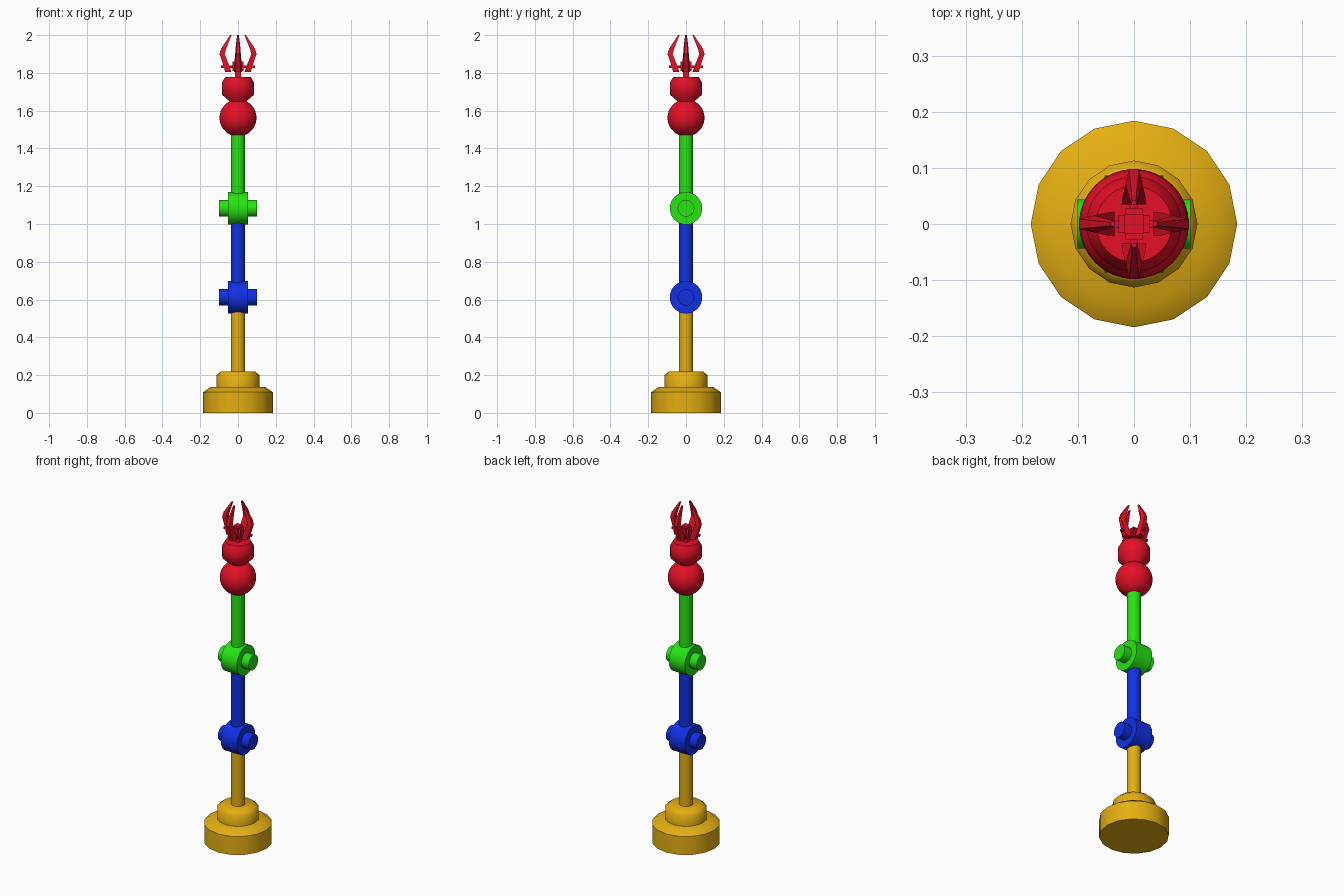
import bpy, bmesh, math
from mathutils import Matrix, Vector

if "Cube" in bpy.data.objects:
    bpy.data.objects.remove(bpy.data.objects["Cube"])


def material(name, rgb):
    m = bpy.data.materials.new(name)
    m.diffuse_color = (*rgb, 1)
    m.use_nodes = True
    m.node_tree.nodes["Principled BSDF"].inputs["Base Color"].default_value = m.diffuse_color
    return m


GOLD = material("gold", (0.78, 0.43, 0.006))
BLUE = material("blue", (0.005, 0.03, 0.78))
GREEN = material("green", (0.02, 0.78, 0.006))
RED = material("red", (0.78, 0.005, 0.02))


def finish(name, bm, mat, angle=30):
    bmesh.ops.recalc_face_normals(bm, faces=bm.faces)
    me = bpy.data.meshes.new(name)
    bm.to_mesh(me)
    bm.free()
    me.materials.append(mat)
    ob = bpy.data.objects.new(name, me)
    bpy.context.collection.objects.link(ob)
    bpy.context.view_layer.objects.active = ob
    ob.select_set(True)
    bpy.ops.object.shade_smooth_by_angle(angle=math.radians(angle))
    ob.select_set(False)
    return ob


def lathe(name, profile, sides, mat, matrix=Matrix(), angle=50):
    """Closed solid of revolution from (radius, height) pairs."""
    bm = bmesh.new()
    rings = [[bm.verts.new(matrix @ Vector((r * math.cos(math.tau * i / sides),
                                            r * math.sin(math.tau * i / sides), z)))
              for i in range(sides)] for r, z in profile]
    for a, b in zip(rings, rings[1:]):
        for i in range(sides):
            j = (i + 1) % sides
            bm.faces.new((a[i], a[j], b[j], b[i]))
    bm.faces.new(rings[0][::-1])
    bm.faces.new(rings[-1])
    return finish(name, bm, mat, angle)


def box(name, centre, size, mat):
    bm = bmesh.new()
    bmesh.ops.create_cube(bm, size=1, matrix=Matrix.Translation(centre) @ Matrix.Diagonal((*size, 1)))
    return finish(name, bm, mat)


def tube(name, z0, z1, mat):
    lathe(name, [(0.038, z0), (0.038, z1)], 16, mat)


def joint(name, z, mat):
    # wide hub with a longer pin through it, both along x
    m = Matrix.Translation((0, 0, z)) @ Matrix.Rotation(math.pi / 2, 4, 'Y')
    lathe(name + "_hub", [(0.086, -0.053), (0.086, 0.053)], 32, mat, m)
    lathe(name + "_pin", [(0.044, -0.101), (0.044, 0.101)], 32, mat, m)


# Stepped base
lathe("base", [(0.184, 0), (0.184, 0.11), (0.145, 0.137)], 16, GOLD)
lathe("base_collar", [(0.113, 0.13), (0.113, 0.2), (0.09, 0.22)], 16, GOLD)

# Arm segments and their joints
tube("lower_arm", 0.2, 0.56, GOLD)
joint("elbow", 0.612, BLUE)
tube("middle_arm", 0.66, 1.04, BLUE)
joint("upper_elbow", 1.083, GREEN)
tube("upper_arm", 1.13, 1.5, GREEN)

# Wrist ball and hand
bm = bmesh.new()
bmesh.ops.create_uvsphere(bm, u_segments=32, v_segments=16, radius=0.098,
                          matrix=Matrix.Translation((0, 0, 1.562)))
finish("wrist_ball", bm, RED, 60)
lathe("hand", [(0.04, 1.63), (0.045, 1.65), (0.085, 1.685), (0.085, 1.748), (0.068, 1.778)],
      32, RED)

# Central claw post with its cross arms
box("claw_post", (0, 0, 1.822), (0.034, 0.034, 0.1), RED)
box("claw_post_crown_x", (0, 0, 1.835), (0.056, 0.03, 0.05), RED)
box("claw_post_crown_y", (0, 0, 1.835), (0.03, 0.056, 0.05), RED)
box("cross_arm_x", (0, 0, 1.833), (0.18, 0.014, 0.012), RED)
box("cross_arm_y", (0, 0, 1.833), (0.014, 0.18, 0.012), RED)

# Four bent fingers: (inner distance, outer distance, half width, height)
FINGER = [(0.035, 0.068, 0.022, 1.805), (0.045, 0.076, 0.021, 1.835),
          (0.071, 0.098, 0.015, 1.9), (0.062, 0.088, 0.013, 1.93),
          (0.034, 0.042, 0.005, 2.0)]
for k in range(4):
    turn = Matrix.Rotation(k * math.pi / 2, 4, 'Z')
    bm = bmesh.new()
    rings = [[bm.verts.new(turn @ Vector(p)) for p in
              ((a, -w, z), (b, -w * 0.6, z), (b, w * 0.6, z), (a, w, z))]
             for a, b, w, z in FINGER]
    for lo, hi in zip(rings, rings[1:]):
        for i in range(4):
            j = (i + 1) % 4
            bm.faces.new((lo[i], lo[j], hi[j], hi[i]))
    bm.faces.new(rings[0][::-1])
    bm.faces.new(rings[-1])
    finish(f"finger_{k + 1}", bm, RED)
